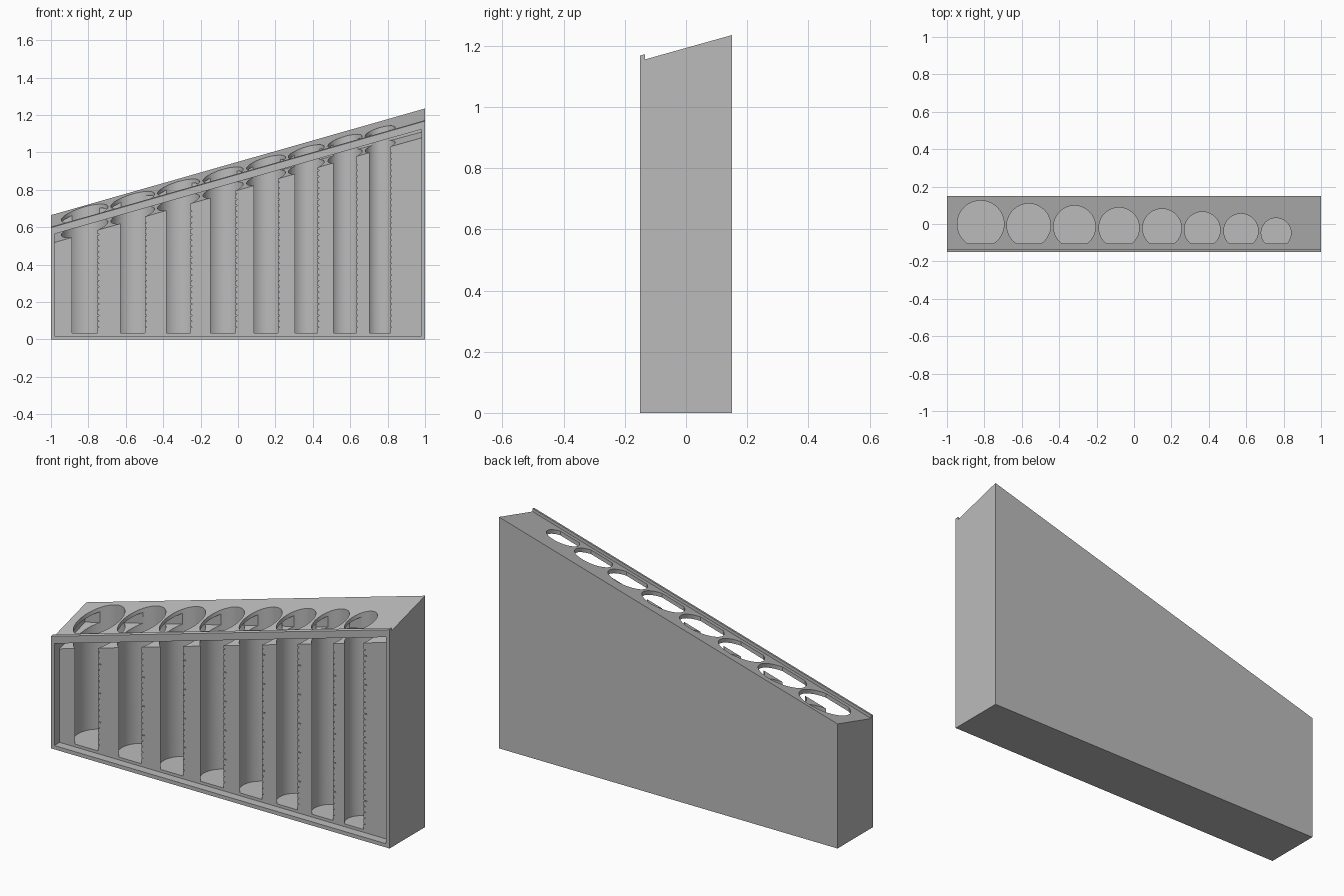
import bpy, bmesh
from math import sqrt, asin, pi, cos, sin

cube = bpy.data.objects.get("Cube")
if cube:
    bpy.data.objects.remove(cube, do_unlink=True)

FACE_Y = -0.105   # front plane of the tube block
FLOOR = 0.035     # bottom of the tubes

grey = bpy.data.materials.new("plain grey")
grey.use_nodes = True
grey.diffuse_color = (0.5, 0.5, 0.5, 1)
grey.node_tree.nodes["Principled BSDF"].inputs["Base Color"].default_value = (0.5, 0.5, 0.5, 1)


def deck(offset):
    """Height function parallel to the sloping top."""
    return lambda x, y: 0.908 + 0.285 * x + 0.28 * y + offset


def level(z):
    return lambda x, y: z


def add_prism(bm, outline, low, high):
    """Counter-clockwise footprint raised between two height functions."""
    a = [bm.verts.new((x, y, low(x, y))) for x, y in outline]
    b = [bm.verts.new((x, y, high(x, y))) for x, y in outline]
    bm.faces.new(a[::-1])
    bm.faces.new(b)
    n = len(a)
    for i in range(n):
        j = (i + 1) % n
        bm.faces.new((a[i], a[j], b[j], b[i]))


def make(name, prisms):
    bm = bmesh.new()
    for p in prisms:
        add_prism(bm, *p)
    mesh = bpy.data.meshes.new(name)
    bm.to_mesh(mesh)
    bm.free()
    mesh.materials.append(grey)
    obj = bpy.data.objects.new(name, mesh)
    bpy.context.collection.objects.link(obj)
    return obj


def rect(x0, x1, y0, y1):
    return [(x0, y0), (x1, y0), (x1, y1), (x0, y1)]


def cut(target, name, prisms):
    cutter = make(name, prisms)
    cutter.hide_render = True
    bpy.context.view_layer.objects.active = target
    mod = target.modifiers.new(name, "BOOLEAN")
    mod.operation = "DIFFERENCE"
    mod.solver = "EXACT"
    mod.object = cutter
    bpy.ops.object.modifier_apply(modifier=mod.name)
    bpy.data.objects.remove(cutter, do_unlink=True)


def tube_outline(cx, cy, r):
    """Circle with its front cut flat at the block face."""
    start = asin((FACE_Y - cy) / r)
    sweep = pi - 2 * start
    n = 48
    return [(cx + r * cos(start + sweep * i / n),
             cy + r * sin(start + sweep * i / n)) for i in range(n + 1)]


# Tube centre x, centre y, radius
tubes = [(-0.82, 0.0, 0.125), (-0.563, -0.008, 0.117), (-0.318, -0.014, 0.112),
         (-0.08, -0.02, 0.108), (0.15, -0.023, 0.104), (0.365, -0.031, 0.096),
         (0.572, -0.037, 0.092), (0.76, -0.048, 0.08)]

# Body with a sloping top, and the raised lip cut from it
body = make("sorter_body", [(rect(-1, 1, -0.15, 0.15), level(0), deck(0.017))])
cut(body, "deck_cutter", [(rect(-1.1, 1.1, -0.134, 0.2), deck(0), deck(0.2))])

# Shallow front pocket behind the rim
cut(body, "pocket_cutter", [(rect(-0.98, 0.98, -0.2, FACE_Y), level(0.02), deck(-0.022))])

# Sloping gap between the deck and the tube block, narrowing to the right
gap = [(-0.98, -0.12), (0.98, -0.12), (0.98, 0.005), (-0.98, 0.11)]
cut(body, "gap_cutter", [(gap, deck(-0.08), deck(-0.022))])

# Coin tubes through the deck and block
cut(body, "tube_cutter", [(tube_outline(*t), level(FLOOR), level(1.6)) for t in tubes])

# Open the tubes to the front
slots, ticks = [], []
for cx, cy, r in tubes:
    half = sqrt(r * r - (FACE_Y - cy) ** 2)
    slots.append((rect(cx - half, cx + half, FACE_Y - 0.02, FACE_Y + 0.001),
                  level(FLOOR), deck(-0.05)))
    # Counting notches up the edge of each opening, every fifth longer
    edge = cx + half
    top = deck(-0.095)(edge, FACE_Y)
    for i in range(1, int((top - FLOOR) / 0.031) + 1):
        z = FLOOR + i * 0.031
        reach = 0.018 if i % 5 == 0 else 0.009
        ticks.append((rect(edge - 0.01, edge + reach, FACE_Y - 0.01, FACE_Y + 0.006),
                      level(z - 0.002), level(z + 0.002)))
cut(body, "slot_cutter", slots)
cut(body, "notch_cutter", ticks)

bpy.ops.object.select_all(action="DESELECT")
body.select_set(True)
bpy.context.view_layer.objects.active = body
bpy.ops.object.shade_smooth_by_angle(angle=0.5)
